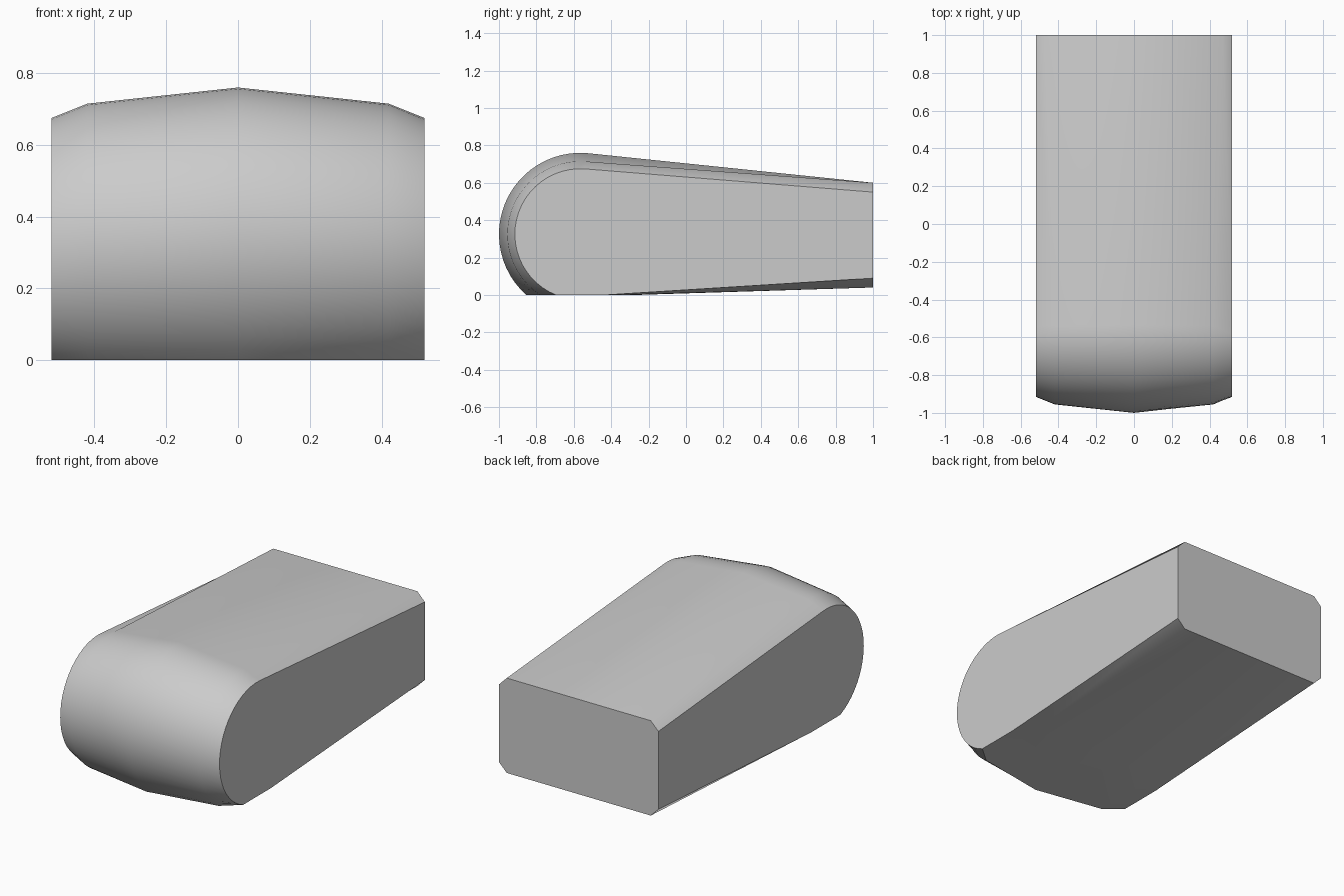
import bpy, bmesh, math

cube = bpy.data.objects.get("Cube")
if cube:
    bpy.data.objects.remove(cube, do_unlink=True)

# Single grey finish
grey = bpy.data.materials.new("light_grey")
grey.use_nodes = True
colour = (0.6, 0.6, 0.6, 1)
grey.diffuse_color = colour
grey.node_tree.nodes["Principled BSDF"].inputs["Base Color"].default_value = colour

NOSE_Y, NOSE_Z, ARC_STEPS = -0.565, 0.325, 24


def section(x, radius, back_x, back_top, back_bottom):
    """Lengthwise outline: rounded nose cut by the ground, tapering to the back."""
    dip = math.asin(NOSE_Z / radius)
    start, end = math.radians(86), math.pi + dip
    points = []
    for i in range(ARC_STEPS + 1):
        a = start + (end - start) * i / ARC_STEPS
        points.append((x, NOSE_Y + radius * math.cos(a), NOSE_Z + radius * math.sin(a)))
    points.append((x, NOSE_Y + radius * math.cos(dip), 0))
    points.append((back_x, 1, back_bottom))
    points.append((back_x, 1, back_top))
    return points


# Crowned body: outlines from one side to the other
half = [(0.52, 0.35, 0.52, 0.55, 0.09), (0.42, 0.39, 0.47, 0.60, 0.04)]
rows = [(-x, r, -bx, t, b) for x, r, bx, t, b in half]
rows += [(0, 0.435, 0, 0.60, 0.04)] + half[::-1]

bm = bmesh.new()
loops = [[bm.verts.new(p) for p in section(*row)] for row in rows]
count = len(loops[0])
back = count - 2
for a, b in zip(loops, loops[1:]):
    for i in range(count):
        j = (i + 1) % count
        if i != back:
            bm.faces.new((a[i], a[j], b[j], b[i]))

# Flat sides and flat back
bm.faces.new(loops[0])
bm.faces.new(loops[-1])
bm.faces.new([l[back] for l in loops] + [l[back + 1] for l in reversed(loops)])
bmesh.ops.recalc_face_normals(bm, faces=bm.faces)

mesh = bpy.data.meshes.new("body")
bm.to_mesh(mesh)
bm.free()
mesh.materials.append(grey)
body = bpy.data.objects.new("body", mesh)
bpy.context.collection.objects.link(body)
bpy.context.view_layer.objects.active = body
body.select_set(True)
bpy.ops.object.shade_smooth_by_angle(angle=math.radians(30))
